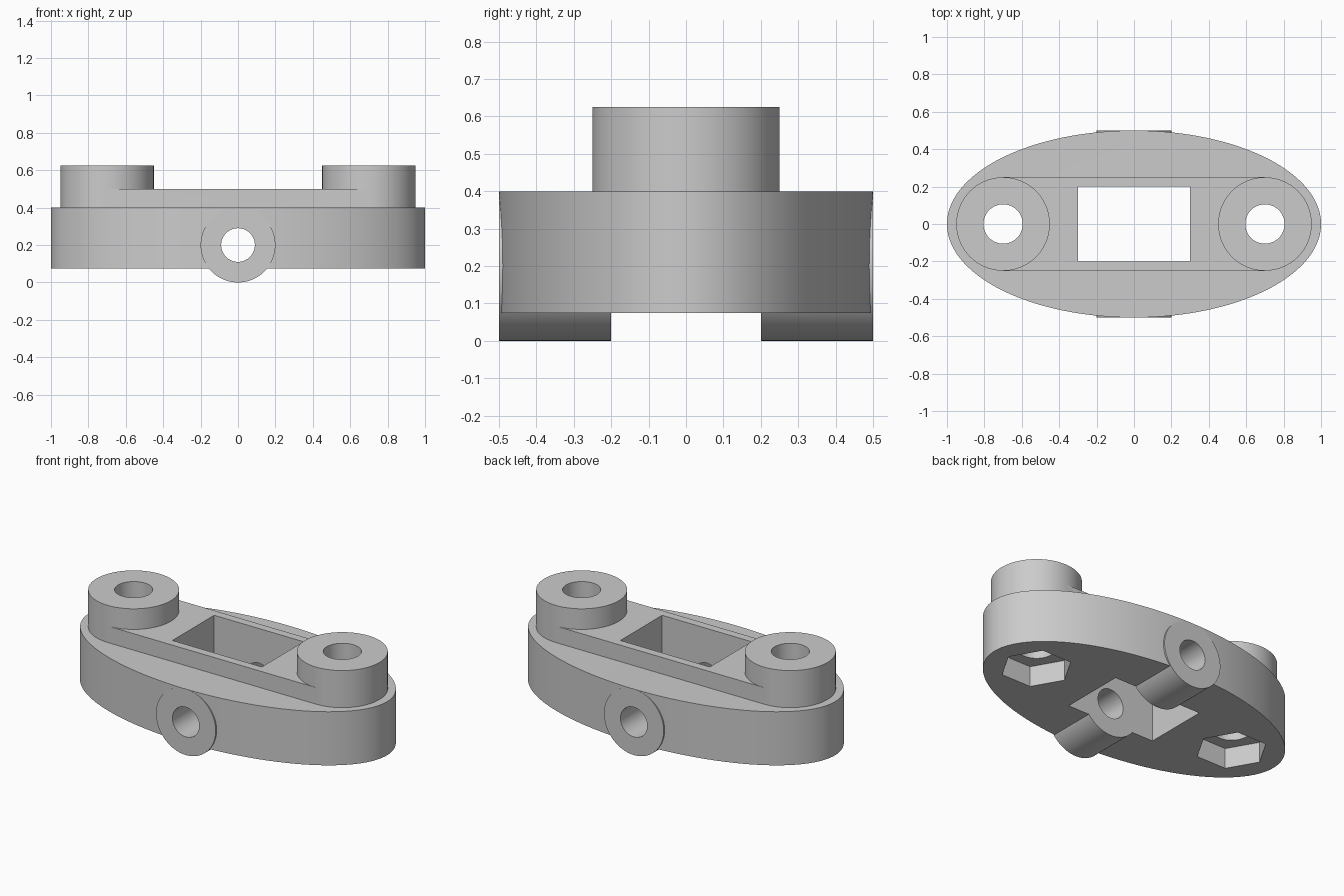
import bpy
import math

cube = bpy.data.objects.get("Cube")
if cube:
    bpy.data.objects.remove(cube, do_unlink=True)

grey = bpy.data.materials.new("plain grey")
grey.use_nodes = True
GREY = (0.6, 0.6, 0.6, 1)
grey.diffuse_color = GREY
grey.node_tree.nodes["Principled BSDF"].inputs["Base Color"].default_value = GREY


def finish(obj, name):
    obj.name = name
    bpy.ops.object.transform_apply(location=True, rotation=True, scale=True)
    obj.data.materials.append(grey)
    return obj


def cylinder(name, radius, low, high, x=0, sides=96, stretch=1):
    """Upright cylinder or prism from height low to high."""
    bpy.ops.mesh.primitive_cylinder_add(vertices=sides, radius=radius, depth=high - low,
                                        location=(x, 0, (low + high) / 2))
    obj = bpy.context.object
    obj.scale.y = stretch
    return finish(obj, name)


def cross_cylinder(name, radius, length):
    """Cylinder lying front to back through the middle."""
    bpy.ops.mesh.primitive_cylinder_add(vertices=96, radius=radius, depth=length,
                                        location=(0, 0, 0.2),
                                        rotation=(math.pi / 2, 0, 0))
    return finish(bpy.context.object, name)


def box(name, width, depth, low, high):
    bpy.ops.mesh.primitive_cube_add(size=1, location=(0, 0, (low + high) / 2))
    obj = bpy.context.object
    obj.scale = (width, depth, high - low)
    return finish(obj, name)


def combine(target, part, operation):
    mod = target.modifiers.new(part.name, 'BOOLEAN')
    mod.operation = operation
    mod.solver = 'EXACT'
    mod.object = part
    bpy.context.view_layer.objects.active = target
    bpy.ops.object.modifier_apply(modifier=mod.name)
    bpy.data.objects.remove(part, do_unlink=True)


# Oval body with a cross tube and a raised bar between two bosses
body = cylinder("flange_body", 1, 0.075, 0.4, sides=160, stretch=0.5)
combine(body, cross_cylinder("cross_tube", 0.2, 1.0), 'UNION')
combine(body, box("raised_bar", 1.4, 0.5, 0.3, 0.5), 'UNION')
for side in (-1, 1):
    combine(body, cylinder("boss", 0.25, 0.25, 0.625, 0.7 * side), 'UNION')

# Central window and cross bore
combine(body, box("window_cutter", 0.6, 0.4, -0.1, 0.8), 'DIFFERENCE')
combine(body, cross_cylinder("cross_bore_cutter", 0.09, 1.4), 'DIFFERENCE')

# Bolt holes with hexagonal nut pockets underneath
for side in (-1, 1):
    combine(body, cylinder("bolt_hole_cutter", 0.105, -0.1, 0.8, 0.7 * side, 64), 'DIFFERENCE')
    pocket = cylinder("nut_pocket_cutter", 0.2, -0.1, 0.2, 0, 6)
    # Corners point along the long axis
    pocket.rotation_euler.z = math.pi / 6
    pocket.location.x = 0.7 * side
    bpy.context.view_layer.update()
    combine(body, pocket, 'DIFFERENCE')

# One material slot and smooth round walls
while len(body.data.materials) > 1:
    body.data.materials.pop()
for face in body.data.polygons:
    face.material_index = 0
bpy.ops.object.select_all(action='DESELECT')
body.select_set(True)
bpy.context.view_layer.objects.active = body
bpy.ops.object.shade_smooth_by_angle(angle=math.radians(30))
